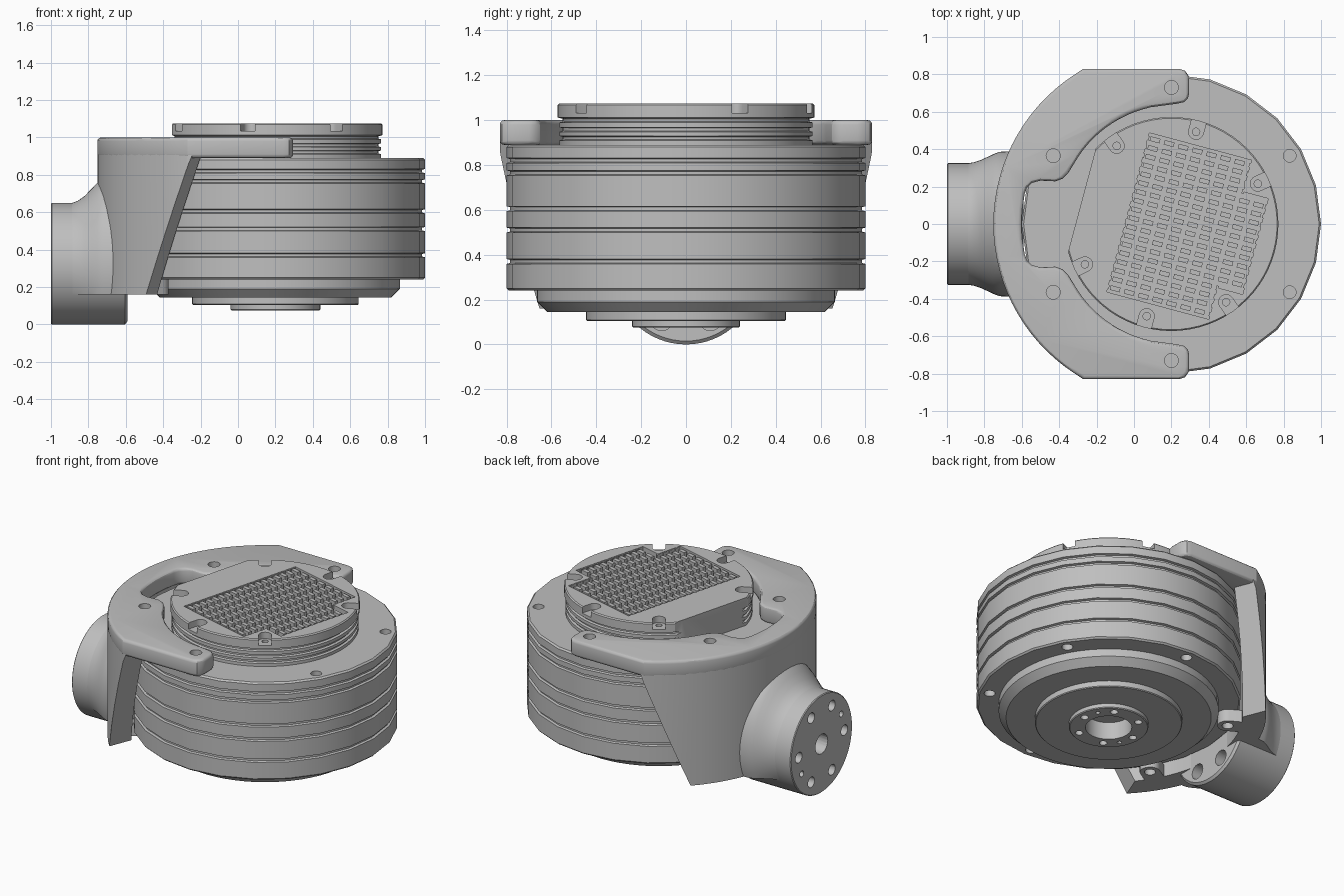
import bpy, bmesh, math
from math import sin, cos, pi, radians
from mathutils import Vector, Matrix

cube = bpy.data.objects.get("Cube")
if cube:
    bpy.data.objects.remove(cube)

grey = bpy.data.materials.new("machined_grey")
grey.use_nodes = True
grey.diffuse_color = (0.52, 0.52, 0.52, 1)
grey.node_tree.nodes["Principled BSDF"].inputs["Base Color"].default_value = (0.52, 0.52, 0.52, 1)

CX = 0.2  # drum axis


def finish(name, bm):
    bmesh.ops.remove_doubles(bm, verts=bm.verts, dist=1e-5)
    bmesh.ops.recalc_face_normals(bm, faces=bm.faces)
    me = bpy.data.meshes.new(name)
    bm.to_mesh(me)
    bm.free()
    me.materials.append(grey)
    ob = bpy.data.objects.new(name, me)
    bpy.context.collection.objects.link(ob)
    return ob


def select(ob):
    bpy.ops.object.select_all(action='DESELECT')
    ob.select_set(True)
    bpy.context.view_layer.objects.active = ob


def apply_mod(ob, kind, **props):
    m = ob.modifiers.new(kind.title(), kind)
    for k, v in props.items():
        setattr(m, k, v)
    select(ob)
    bpy.ops.object.modifier_apply(modifier=m.name)


def cut(ob, *cutters):
    for c in cutters:
        c.hide_render = True
        apply_mod(ob, 'BOOLEAN', operation='DIFFERENCE', solver='EXACT', object=c)
        bpy.data.objects.remove(c)


def lathe(profile, seg, mat):
    """Revolve (radius, height) points about the local z axis."""
    bm = bmesh.new()
    rings = [[bm.verts.new(mat @ Vector((r * cos(2 * pi * i / seg), r * sin(2 * pi * i / seg), z)))
              for i in range(seg)] for r, z in profile]
    for a, b in zip(rings, rings[1:]):
        for i in range(seg):
            j = (i + 1) % seg
            bm.faces.new((a[i], a[j], b[j], b[i]))
    bmesh.ops.remove_doubles(bm, verts=bm.verts, dist=1e-5)
    return bm


def prisms(name, outlines, z0, z1, mat=Matrix()):
    """Extrude one or more closed outlines from z0 to z1."""
    bm = bmesh.new()
    for pts in outlines:
        lo = [bm.verts.new(mat @ Vector((x, y, z0))) for x, y in pts]
        hi = [bm.verts.new(mat @ Vector((x, y, z1))) for x, y in pts]
        bm.faces.new(lo)
        bm.faces.new(hi)
        for i in range(len(pts)):
            j = (i + 1) % len(pts)
            bm.faces.new((lo[i], lo[j], hi[j], hi[i]))
    return finish(name, bm)


def slice_off(bm, co, no):
    """Remove everything on the normal side of a plane and cap the cut."""
    res = bmesh.ops.bisect_plane(bm, geom=bm.verts[:] + bm.edges[:] + bm.faces[:],
                                 plane_co=co, plane_no=no, clear_outer=True)
    edges = [e for e in res["geom_cut"] if isinstance(e, bmesh.types.BMEdge)]
    bmesh.ops.holes_fill(bm, edges=edges, sides=0)


def circle(x, y, r, n=20):
    return [(x + r * cos(2 * pi * i / n), y + r * sin(2 * pi * i / n)) for i in range(n)]


def polar(r, deg, cx=CX):
    return (cx + r * cos(radians(deg)), r * sin(radians(deg)))


def capsule(r, deg, half, reach):
    """Slot with a round end at radius r, running outward to radius reach."""
    d = Vector((cos(radians(deg)), sin(radians(deg))))
    t = Vector((-d.y, d.x))
    c = Vector((CX, 0)) + d * r
    pts = [c + t * half * cos(a * pi / 10) - d * half * sin(a * pi / 10) for a in range(11)]
    end = Vector((CX, 0)) + d * reach
    return [tuple(p) for p in pts + [end - t * half, end + t * half]]


axis = Matrix.Translation((CX, 0, 0))
bolt_circle = [polar(0.73, 30 + 60 * k) for k in range(6)]

# Drum body with turned grooves
profile = [(0, 0.24), (0.79, 0.24), (0.8, 0.25)]
for z in (0.37, 0.51, 0.605, 0.765, 0.82):
    profile += [(0.8, z - 0.011), (0.785, z - 0.007), (0.785, z + 0.007), (0.8, z + 0.011)]
profile += [(0.8, 0.88), (0.79, 0.89), (0, 0.89)]
drum = finish("drum_body", lathe(profile, 24, axis))
holes = [circle(x, y, 0.034) for x, y in bolt_circle]
cut(drum, prisms("top_holes", holes, 0.8, 0.95), prisms("bottom_holes", holes, 0.2, 0.33))

# Stepped underside with hub bore
hub = finish("lower_hub", lathe([
    (0, 0.19), (0.14, 0.19), (0.14, 0.075), (0.235, 0.075), (0.24, 0.08), (0.24, 0.105), (0.44, 0.105),
    (0.445, 0.11), (0.445, 0.145), (0.62, 0.145), (0.665, 0.19), (0.665, 0.25), (0, 0.25)], 64, axis))
hub_holes = [circle(*polar(0.19, 60 * k), 0.024, 14) for k in range(6)]
hub_holes += [circle(*polar(0.19, a), 0.014, 12) for a in (30, 210)]
cut(hub, prisms("hub_holes", hub_holes, 0.05, 0.13))

# Neck and cap, with one flat side
profile = [(0, 0.88), (0.565, 0.88)]
for z in (0.92, 0.958, 1.0):
    profile += [(0.565, z - 0.01), (0.55, z - 0.006), (0.55, z + 0.006), (0.565, z + 0.01)]
profile += [(0.572, 1.012), (0.572, 1.068), (0.565, 1.075), (0, 1.075)]
bm = lathe(profile, 72, axis)
flat = Vector((cos(radians(165)), sin(radians(165)), 0))
slice_off(bm, Vector((CX, 0, 0)) + flat * 0.495, flat)
neck = finish("neck_and_cap", bm)
lugs = (25, 75, 125, 205, 255, 305)
cut(neck, prisms("lug_pockets", [capsule(0.51, a, 0.04, 0.65) for a in lugs], 1.033, 1.1))
cut(neck, prisms("lug_holes", [circle(*polar(0.51, a), 0.02, 14) for a in lugs], 0.99, 1.1))

# Recessed contact field, filled with rows of pins
turn = axis @ Matrix.Rotation(radians(-15), 4, 'Z')
cut(neck, prisms("field_recess", [[(-0.24, -0.44), (0.325, -0.44), (0.325, -0.265), (0.465, -0.265),
                                   (0.465, 0.265), (0.325, 0.265), (0.325, 0.44), (-0.24, 0.44)]],
                 1.035, 1.1, turn))


def block(u, v, w, h):
    return [(u - w, v - h), (u + w, v - h), (u + w, v + h), (u - w, v + h)]


pins = []
for row in range(18):
    v = (row - 8.5) * 0.0485
    wide = abs(v) < 0.25
    pins += [block(-0.201 + 0.078 * c, v, 0.027, 0.0125) for c in range(9 if wide else 7)]
    pins.append(block(-0.24, v, 0.006, 0.012))
    pins.append(block(0.465 if wide else 0.325, v, 0.006, 0.012))
prisms("contact_pins", pins, 1.03, 1.073, turn)

# C-shaped top plate of the bracket
half = [polar(0.952, 180 - 60.5 * i / 16) for i in range(16)]
half += [(-0.27, 0.83), (0.24, 0.83), (0.272, 0.82), (0.29, 0.795), (0.295, 0.765), (0.295, 0.7),
         (0.288, 0.672), (0.268, 0.652), (0.235, 0.644)]
half += [polar(0.634 - 0.0018 * i, 100 + 4 * i) for i in range(13)]
half += [(-0.35, 0.275), (-0.38, 0.243), (-0.42, 0.228), (-0.5, 0.232), (-0.545, 0.22),
         (-0.572, 0.195), (-0.585, 0.16), (-0.596, 0.08), (-0.6, 0)]
outline = half + [(x, -y) for x, y in reversed(half[1:-1])]
plate = prisms("bracket_plate", [outline], 0.89, 1.0)
apply_mod(plate, 'BEVEL', width=0.02, segments=3, limit_method='ANGLE',
          angle_limit=radians(50), use_clamp_overlap=False)
plate_holes = [circle(x, y, 0.037) for x, y in bolt_circle if x < 0.5]
cut(plate, prisms("plate_holes", plate_holes, 0.94, 1.1))

# Curved bracket wall, trimmed on a slant and mirrored
bm = bmesh.new()
columns = []
for i in range(21):
    a = 180 - 4 * i
    columns.append([bm.verts.new((*polar(r, a), z)) for r, z in
                    ((0.81, 0.16), (0.951, 0.16), (0.951, 0.97), (0.81, 0.97))])
for a, b in zip(columns, columns[1:]):
    for k in range(4):
        bm.faces.new((a[k], a[(k + 1) % 4], b[(k + 1) % 4], b[k]))
bm.faces.new(columns[-1])
slice_off(bm, Vector((-0.298, 0, 0)), Vector((1, 0.4, -0.425)))
slice_off(bm, Vector((0, 0.829, 0)), Vector((0, 1, 0)))
wall = finish("bracket_wall", bm)
apply_mod(wall, 'MIRROR', use_axis=(False, True, False))

# Bolt tabs gripping the underside of the drum
tabs = prisms("bracket_tabs", [capsule(0.73, a, 0.062, 0.86) for a in (150, 210)], 0.16, 0.24)
cut(tabs, prisms("tab_holes", [circle(*polar(0.73, a), 0.034) for a in (150, 210)], 0.1, 0.22))

# Side pipe flange along x, bolted through both ends
along_x = Matrix.Translation((0, 0, 0.325)) @ Matrix.Rotation(pi / 2, 4, 'Y')
pipe = finish("pipe_flange", lathe([(0, -1), (0.32, -1), (0.325, -0.995), (0.325, -0.605),
                                    (0.31, -0.592), (0, -0.592)], 64, along_x))
bolts = [polar(0.24, 60 * k, 0) for k in range(6)]
bolts = [polar(0.24, 30 + 60 * k, 0) for k in range(6)] if abs(bolts[0][1]) > 0.1 else \
    [polar(0.24, a, 0) for a in (27, 90, 153, 207, 270, 333)]
outer = [circle(x, y, 0.035, 16) for x, y in bolts] + [circle(0, 0, 0.065)]
outer += [circle(*polar(0.24, a, 0), 0.02, 12) for a in (60, 240)]
cut(pipe, prisms("outer_bores", outer, -1.1, -0.88, along_x),
    prisms("inner_bores", [circle(x, y, 0.05) for x, y in bolts], -0.7, -0.5, along_x))

# Flared blend between pipe and bracket wall
bm = lathe([(0, -0.9), (0.322, -0.9), (0.327, -0.88), (0.337, -0.855), (0.362, -0.82), (0.4, -0.783),
            (0.432, -0.753), (0.46, -0.72), (0.47, -0.64), (0, -0.64)], 64, along_x)
for v in bm.verts:
    r = math.hypot(v.co.y, v.co.z - 0.325)
    if r > 0.325:
        v.co.y *= (0.325 + (r - 0.325) * 0.45) / r
slice_off(bm, Vector((0, 0, 0.16)), Vector((0, 0, -1)))
finish("pipe_flare", bm)

# Smooth shading with crisp machined edges
for ob in bpy.context.collection.objects:
    if ob.type == 'MESH' and grey.name in ob.data.materials:
        select(ob)
        bpy.ops.object.shade_smooth_by_angle(angle=radians(30))
